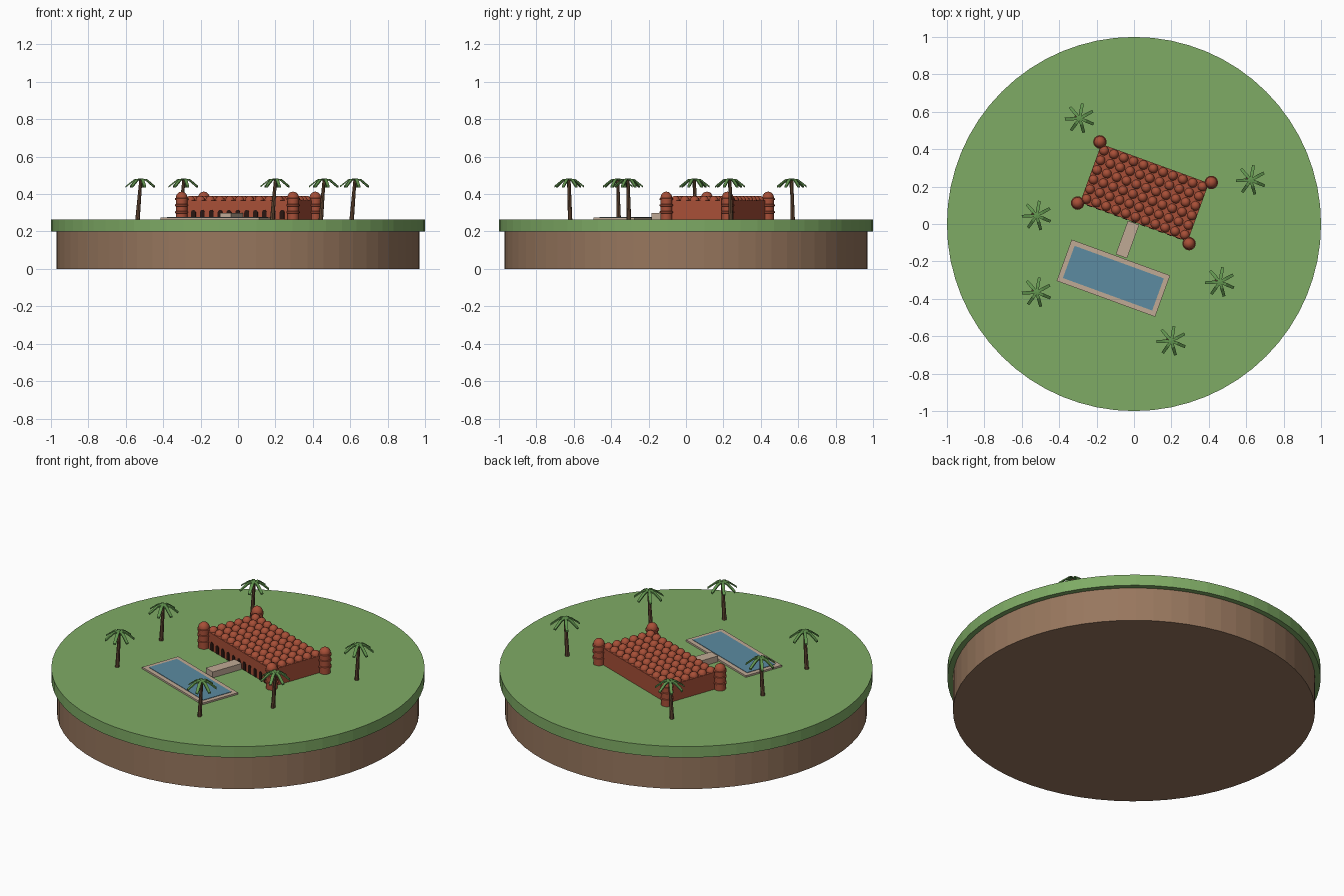
import bpy, bmesh, math
from mathutils import Matrix, Vector

if "Cube" in bpy.data.objects:
    bpy.data.objects.remove(bpy.data.objects["Cube"], do_unlink=True)

GROUND = 0.265
SITE = Matrix.Translation((0.056, 0.167, GROUND)) @ Matrix.Rotation(math.radians(-20), 4, 'Z')


def material(name, r, g, b):
    linear = [(c / 255) ** 2.2 for c in (r, g, b)] + [1]
    m = bpy.data.materials.new(name)
    m.use_nodes = True
    m.diffuse_color = linear
    m.node_tree.nodes["Principled BSDF"].inputs["Base Color"].default_value = linear
    return m


grass = material("grass green", 126, 170, 101)
earth = material("earth brown", 150, 118, 94)
brick = material("brick red", 166, 80, 58)
shadow = material("dark opening", 46, 28, 24)
stone = material("pale stone", 190, 168, 148)
water = material("pool blue", 92, 138, 160)
bark = material("bark brown", 108, 80, 60)
leaf = material("palm green", 98, 148, 80)


def finish(name, bm, mat, matrix=None, smooth=False):
    bmesh.ops.recalc_face_normals(bm, faces=bm.faces)
    mesh = bpy.data.meshes.new(name)
    bm.to_mesh(mesh)
    bm.free()
    mesh.materials.append(mat)
    obj = bpy.data.objects.new(name, mesh)
    bpy.context.collection.objects.link(obj)
    if matrix:
        obj.matrix_world = matrix
    if smooth:
        bpy.ops.object.select_all(action='DESELECT')
        obj.select_set(True)
        bpy.context.view_layer.objects.active = obj
        bpy.ops.object.shade_smooth_by_angle(angle=math.radians(40))
    return obj


def box(name, size, centre, mat):
    bm = bmesh.new()
    bmesh.ops.create_cube(bm, size=1, matrix=Matrix.Translation(centre) @ Matrix.Diagonal((*size, 1)))
    return finish(name, bm, mat, SITE)


def disc(name, radius, z0, z1, mat):
    bm = bmesh.new()
    bmesh.ops.create_cone(bm, cap_ends=True, segments=64, radius1=radius, radius2=radius, depth=z1 - z0,
                          matrix=Matrix.Translation((0, 0, (z0 + z1) / 2)))
    return finish(name, bm, mat)


def lathe(bm, profile, x, y, steps=16):
    # Spin a radius/height outline around a vertical axis
    verts = [bm.verts.new((x + r, y, z)) for r, z in profile]
    edges = [bm.edges.new(pair) for pair in zip(verts, verts[1:])]
    bmesh.ops.spin(bm, geom=verts + edges, cent=(x, y, 0), axis=(0, 0, 1),
                   angle=math.tau, steps=steps, use_duplicate=False)
    bmesh.ops.remove_doubles(bm, verts=bm.verts, dist=1e-5)


# Island
disc("earth_base", 0.97, 0, 0.2, earth)
disc("grass_top", 1.0, 0.2, GROUND, grass)

# Main hall
HX, HY, WALL = 0.306, 0.166, 0.1
box("hall_walls", (2 * HX, 2 * HY, WALL), (0, 0, WALL / 2), brick)
bm = bmesh.new()
quarter = [(0.0255 * math.cos(a), WALL + 0.0255 * math.sin(a))
           for a in (i * math.pi / 10 for i in range(6))]
for col in range(11):
    for row in range(6):
        lathe(bm, quarter, (col - 5) * 0.056, (row - 2.5) * 0.055, 12)
finish("roof_domes", bm, brick, SITE, smooth=True)

# Corner towers with ring bands and domed caps
profile = [(0, 0), (0.031, 0)]
for z in (0.038, 0.075, 0.108):
    profile += [(0.031, z - 0.006), (0.036, z - 0.004), (0.036, z + 0.004), (0.031, z + 0.006)]
profile += [(0.031 * math.cos(a), 0.116 + 0.032 * math.sin(a))
            for a in (i * math.pi / 10 for i in range(6))]
bm = bmesh.new()
for sx in (-1, 1):
    for sy in (-1, 1):
        lathe(bm, profile, sx * 0.317, sy * 0.174)
finish("corner_towers", bm, brick, SITE, smooth=True)

# Arched openings along the front wall
bm = bmesh.new()
for i in range(11):
    cx = (i - 5) * 0.0504
    outline = [(-0.013, 0.001), (0.013, 0.001)]
    outline += [(0.013 * math.cos(a), 0.037 + 0.013 * math.sin(a))
                for a in (k * math.pi / 8 for k in range(9))]
    face = bm.faces.new([bm.verts.new((cx + x, -HY, z)) for x, z in outline])
    out = bmesh.ops.extrude_face_region(bm, geom=[face])["geom"]
    bmesh.ops.translate(bm, vec=(0, -0.003, 0), verts=[v for v in out if isinstance(v, bmesh.types.BMVert)])
finish("front_arches", bm, shadow, SITE)

# Causeway and pool
box("causeway", (0.064, 0.19, 0.035), (0, -0.266, 0.0175), stone)
box("pool_rim", (0.56, 0.235, 0.01), (0, -0.486, 0.005), stone)
box("pool_water", (0.508, 0.183, 0.004), (0, -0.486, 0.0105), water)


def trunk(base, top):
    bm = bmesh.new()
    rings = []
    for t in (0, 0.5, 1):
        c = base.lerp(top, t)
        r = 0.012 - 0.004 * t
        rings.append([bm.verts.new(c + Vector((r * math.cos(a), r * math.sin(a), 0)))
                      for a in (k * math.tau / 8 for k in range(8))])
    for low, high in zip(rings, rings[1:]):
        for k in range(8):
            n = (k + 1) % 8
            bm.faces.new((low[k], low[n], high[n], high[k]))
    bm.faces.new(rings[0])
    bm.faces.new(rings[-1])
    finish("palm_trunk", bm, bark, smooth=True)


def crown(top):
    # Seven drooping fronds, each a bent strip with thickness
    bm = bmesh.new()
    for k in range(7):
        turn = Matrix.Translation(top) @ Matrix.Rotation(math.radians(80) + k * math.tau / 7, 4, 'Z')
        last = None
        for r, half, z in ((0, 0.005, 0.012), (0.035, 0.009, 0.007), (0.08, 0.0075, -0.028)):
            ring = [bm.verts.new(turn @ Vector((r, y, z + dz)))
                    for y, dz in ((-half, 0), (half, 0), (half, 0.008), (-half, 0.008))]
            if last:
                for j in range(4):
                    n = (j + 1) % 4
                    bm.faces.new((last[j], last[n], ring[n], ring[j]))
            else:
                bm.faces.new(ring)
            last = ring
        bm.faces.new(last)
    finish("palm_crown", bm, leaf)


# Palm trees
for x, y in ((-0.29, 0.565), (0.625, 0.235), (-0.52, 0.045), (-0.52, -0.365), (0.46, -0.31), (0.2, -0.625)):
    top = Vector((x, y, 0.464))
    trunk(Vector((x - 0.017, y + 0.005, GROUND)), top + Vector((0, 0, 0.012)))
    crown(top)
